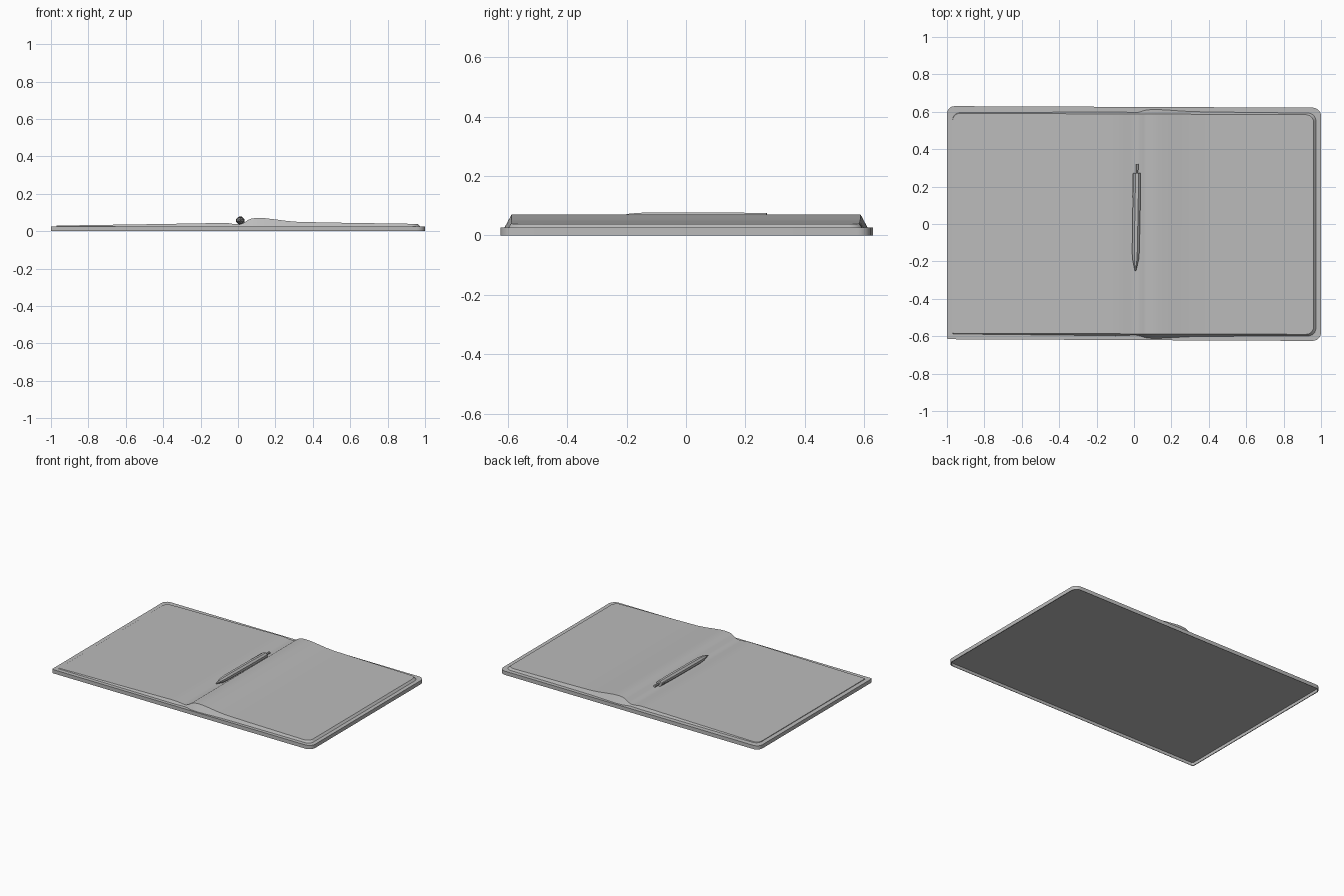
import bpy, bmesh, math
from mathutils import Matrix, Vector

cube = bpy.data.objects.get("Cube")
if cube:
    bpy.data.objects.remove(cube)

grey = bpy.data.materials.new("plain grey")
grey.use_nodes = True
colour = (0.5, 0.5, 0.5, 1)
grey.diffuse_color = colour
grey.node_tree.nodes["Principled BSDF"].inputs["Base Color"].default_value = colour


def finish(bm, name, angle=30):
    bmesh.ops.recalc_face_normals(bm, faces=bm.faces)
    mesh = bpy.data.meshes.new(name)
    bm.to_mesh(mesh)
    bm.free()
    obj = bpy.data.objects.new(name, mesh)
    bpy.context.collection.objects.link(obj)
    mesh.materials.append(grey)
    bpy.ops.object.select_all(action='DESELECT')
    obj.select_set(True)
    bpy.context.view_layer.objects.active = obj
    bpy.ops.object.shade_smooth_by_angle(angle=math.radians(angle))
    return obj


def bridge(bm, a, b):
    n = len(a)
    for i in range(n):
        bm.faces.new((a[i], a[(i + 1) % n], b[(i + 1) % n], b[i]))


def rounded_outline(corners, steps=6):
    """Counter-clockwise outline from (x, y, radius) corners."""
    points = []
    for k, (x, y, r) in enumerate(corners):
        cx, cy = x - math.copysign(r, x), y - math.copysign(r, y)
        for s in range(steps + 1):
            a = math.pi / 2 * (k + s / steps)
            points.append((cx + r * math.cos(a), cy + r * math.sin(a)))
    return points


# Cover: shallow tray with its rim turned down
COVER_TOP = 0.026
outline = rounded_outline([(1, 0.622, 0.045), (-1, 0.63, 0.04),
                           (-1, -0.616, 0.008), (1, -0.625, 0.045)])
bm = bmesh.new()
rings = []
for scale, z in ((1, COVER_TOP), (1, 0), (0.995, 0), (0.995, 0.021)):
    rings.append([bm.verts.new((x * scale, y * scale, z)) for x, y in outline])
for a, b in zip(rings, rings[1:]):
    bridge(bm, a, b)
bm.faces.new(rings[0])
bm.faces.new(rings[-1])
finish(bm, "cover")

# Pages: an open spread, low on the left and humped beside the gutter
HEIGHTS = [(-0.97, 0.03), (-0.5, 0.037), (-0.2, 0.042), (-0.1, 0.044),
           (-0.05, 0.043), (-0.02, 0.038), (0.01, 0.037), (0.03, 0.044),
           (0.05, 0.058), (0.07, 0.067), (0.1, 0.071), (0.14, 0.07),
           (0.2, 0.063), (0.26, 0.055), (0.32, 0.05), (0.5, 0.046), (0.96, 0.039)]
LEFT, RIGHT = HEIGHTS[0][0], HEIGHTS[-1][0]


def height(x):
    for (x0, z0), (x1, z1) in zip(HEIGHTS, HEIGHTS[1:]):
        if x <= x1:
            return z0 + (z1 - z0) * (x - x0) / (x1 - x0)
    return HEIGHTS[-1][1]


def corner_cut(x, r_left, r_right):
    """How far the page edge draws in near a rounded corner."""
    for gap, r in ((x - LEFT, r_left), (RIGHT - x, r_right)):
        if gap < r:
            return r - math.sqrt(r * r - (r - gap) ** 2)
    return 0


R = 0.04
arc = [R * (1 - math.cos(math.pi / 2 * s / 6)) for s in range(7)]
stations = sorted({round(x, 5) for x in [p[0] for p in HEIGHTS]
                   + [LEFT + a for a in arc] + [RIGHT - a for a in arc]})
bm = bmesh.new()
sections = []
for x in stations:
    z = height(x)
    back = 0.588 - 0.004 * x - corner_cut(x, R, R)
    front = -0.587 - 0.003 * x + corner_cut(x, 0.005, R)
    flare = 0.003 + 0.5 * (z - COVER_TOP)
    base_x = x + 0.015 * max(0, x)
    sections.append([bm.verts.new(co) for co in (
        (base_x, front - flare, COVER_TOP - 0.002), (x, front, z),
        (x, back, z), (base_x, back + flare, COVER_TOP - 0.002))])
for a, b in zip(sections, sections[1:]):
    for i in range(3):
        bm.faces.new((a[i], a[i + 1], b[i + 1], b[i]))
for end in (sections[0], sections[-1]):
    bm.faces.new(end)
finish(bm, "pages", 25)

# Pen: faceted barrel, tapered tip and push button, lying in the gutter
PEN_PLACE = Matrix.Translation((0.012, 0, 0.057)) @ Matrix.Rotation(math.radians(-1), 4, 'Z')


def lathe(name, profile, sides=8):
    """Revolve (y, radius) points about the pen's axis."""
    bm = bmesh.new()
    rings = []
    for y, r in profile:
        rings.append([bm.verts.new((r * math.cos(a), y, r * math.sin(a)))
                      for a in (2 * math.pi * (i + 0.5) / sides for i in range(sides))])
    for a, b in zip(rings, rings[1:]):
        bridge(bm, a, b)
    bm.faces.new(rings[0])
    bm.faces.new(rings[-1])
    bm.transform(PEN_PLACE)
    return finish(bm, name)


lathe("pen_barrel", [(0.272, 0.02), (0.12, 0.022), (-0.15, 0.021),
                     (-0.19, 0.018), (-0.24, 0.006), (-0.252, 0.003)])
lathe("pen_button", [(0.32, 0.008), (0.29, 0.008), (0.29, 0.006), (0.27, 0.006)])

# Pen clip along the left of the barrel
bm = bmesh.new()
bmesh.ops.create_cube(bm, size=1)
bm.transform(PEN_PLACE @ Matrix.Translation((-0.021, 0.205, 0.004))
             @ Matrix.Diagonal(Vector((0.006, 0.13, 0.01, 1))))
finish(bm, "pen_clip")
